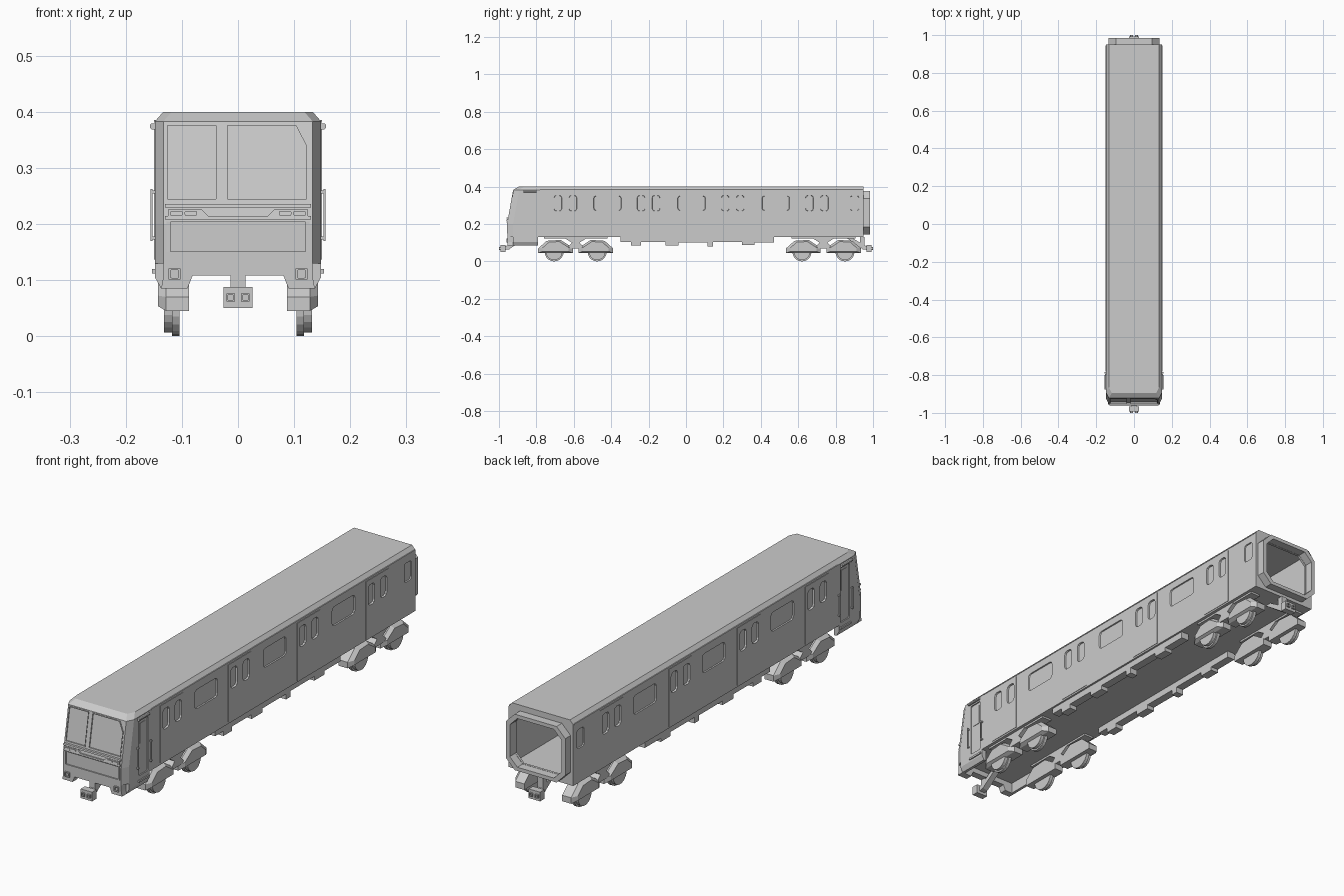
import bpy, bmesh, math
from mathutils import Vector

if "Cube" in bpy.data.objects:
    bpy.data.objects.remove(bpy.data.objects["Cube"])


def rrect(cu, cv, w, h, r, n=2):
    # rounded rectangle outline, n=1 gives plain chamfers
    pts = []
    for k, (su, sv) in enumerate(((1, 1), (-1, 1), (-1, -1), (1, -1))):
        for i in range(n + 1):
            a = math.pi / 2 * (k + i / n)
            pts.append((cu + su * (w / 2 - r) + r * math.cos(a), cv + sv * (h / 2 - r) + r * math.sin(a)))
    return pts


def scaled(pts, s):
    cu = (min(p[0] for p in pts) + max(p[0] for p in pts)) / 2
    cv = (min(p[1] for p in pts) + max(p[1] for p in pts)) / 2
    return [(cu + (u - cu) * s, cv + (v - cv) * s) for u, v in pts]


def bridge(bm, a, b):
    for i in range(len(a)):
        j = (i + 1) % len(a)
        bm.faces.new((a[i], a[j], b[j], b[i]))


def prism(bm, pts, f0, f1, s=1):
    a = [bm.verts.new(f0(*p)) for p in pts]
    b = [bm.verts.new(f1(*p)) for p in scaled(pts, s)]
    bridge(bm, a, b)
    bm.faces.new(a)
    bm.faces.new(b)


def frame(bm, pts, f0, f1, s):
    # outline with a hole through it
    loops = [[bm.verts.new(f(*p)) for p in q] for q, f in
             ((pts, f0), (pts, f1), (scaled(pts, s), f1), (scaled(pts, s), f0))]
    for i in range(4):
        bridge(bm, loops[i], loops[(i + 1) % 4])


def box(bm, x0, x1, y0, y1, z0, z1):
    prism(bm, [(x0, y0), (x1, y0), (x1, y1), (x0, y1)], lambda x, y: (x, y, z0), lambda x, y: (x, y, z1))


def disc(bm, x0, x1, y, z, r, n=20):
    pts = [(y + r * math.cos(2 * math.pi * i / n), z + r * math.sin(2 * math.pi * i / n)) for i in range(n)]
    prism(bm, pts, X(x0), X(x1))


def X(x):
    return lambda y, z: (x, y, z)


def Y(y):
    return lambda x, z: (x, y, z)


def F(off):
    # raked front surface, off > 0 is inside the body
    return lambda x, z: (x, -0.955 + max(0, z - 0.2) * 0.18 + off, z)


def finish(name, bm, hide=False):
    bmesh.ops.recalc_face_normals(bm, faces=bm.faces)
    me = bpy.data.meshes.new(name)
    bm.to_mesh(me)
    bm.free()
    ob = bpy.data.objects.new(name, me)
    bpy.context.collection.objects.link(ob)
    if hide:
        ob.hide_render = True
        ob.hide_set(True)
    return ob


def cut(ob, cutter):
    m = ob.modifiers.new("cut", "BOOLEAN")
    m.operation = "DIFFERENCE"
    m.object = cutter


SIDES = (-1, 1)
DOORS = (-0.645, -0.2, 0.25, 0.70)
WINDOWS = (-0.42, 0.03, 0.48)

# body shell: horizontal rings stacked upward
bm = bmesh.new()
rings = []
for z, hw, yf in ((0.13, 0.148, -0.955), (0.2, 0.148, -0.955), (0.383, 0.148, -0.922), (0.40, 0.133, -0.895)):
    half = [(hw, 0.95), (hw, yf + 0.03), (hw - 0.015, yf)]
    rings.append([bm.verts.new((x, y, z)) for x, y in half + [(-x, y) for x, y in reversed(half)]])
for a, b in zip(rings, rings[1:]):
    bridge(bm, a, b)
bm.faces.new(rings[0])
bm.faces.new(rings[-1])
body = finish("body", bm)

# hollow saloon and rear opening
bm = bmesh.new()
box(bm, -0.138, 0.138, -0.785, 0.94, 0.145, 0.388)
cut(body, finish("saloon_cutter", bm, True))
bm = bmesh.new()
prism(bm, rrect(0, 0.26, 0.236, 0.2, 0.035, 1), Y(0.9), Y(1.0))
cut(body, finish("rear_opening_cutter", bm, True))

# recesses for windows, cab doors, windscreens and front panel
left_screen = [(-0.128, 0.241), (-0.037, 0.241), (-0.037, 0.379), (-0.128, 0.379)]
right_screen = [(-0.022, 0.241), (0.126, 0.241), (0.126, 0.34), (0.106, 0.379), (-0.022, 0.379)]
lower_panel = [(-0.127, 0.15), (0.127, 0.15), (0.127, 0.205), (-0.127, 0.205)]
bm = bmesh.new()
for s in SIDES:
    outlines = [rrect(y, 0.311, 0.16, 0.085, 0.014) for y in WINDOWS]
    outlines.append(rrect(0.902, 0.311, 0.05, 0.085, 0.01))
    outlines += [rrect(d + o, 0.311, 0.045, 0.09, 0.014) for d in DOORS for o in (-0.04, 0.04)]
    for p in outlines:
        prism(bm, p, X(s * 0.16), X(s * 0.143), 0.9)
    prism(bm, rrect(-0.83, 0.25, 0.06, 0.225, 0.006), X(s * 0.16), X(s * 0.143))
for p in (left_screen, right_screen, lower_panel):
    prism(bm, p, F(-0.02), F(0.004), 0.97)
recess = finish("recess_cutter", bm, True)
cut(body, recess)

# sliding doors standing slightly proud of the side
bm = bmesh.new()
for s in SIDES:
    for d in DOORS:
        box(bm, s * 0.1475, s * 0.150, d - 0.076, d + 0.076, 0.137, 0.375)
cut(finish("side_doors", bm), recess)

# rubber frames of the windscreens
bm = bmesh.new()
for p in (left_screen, right_screen, lower_panel):
    frame(bm, p, F(0.003), F(-0.002), 0.95)
finish("windscreen_frames", bm)

# light strip with slanted headlights
bm = bmesh.new()
prism(bm, [(-0.13, 0.208), (0.13, 0.208), (0.13, 0.214), (-0.13, 0.214)], F(0.005), F(-0.006))
prism(bm, [(-0.13, 0.229), (0.13, 0.229), (0.13, 0.236), (-0.13, 0.236)], F(0.005), F(-0.01))
for s in SIDES:
    prism(bm, [(s * 0.05, 0.211), (s * 0.125, 0.211), (s * 0.125, 0.226), (s * 0.065, 0.226)], F(0.005), F(-0.006))
    for x in (0.084, 0.11):
        prism(bm, rrect(s * x, 0.219, 0.022, 0.008, 0.002), F(0), F(-0.009))
finish("front_lights", bm)

# cab apron: front plate, side skirts, square lamps
bm = bmesh.new()
half = [(0.148, 0.13), (0.148, 0.105), (0.137, 0.085), (0.09, 0.085), (0.081, 0.108)]
tip = half + [(-x, z) for x, z in reversed(half)]
prism(bm, [(x * 0.9, z) if z > 0.1 and abs(x) > 0.1 else (x, z) for x, z in tip], Y(-0.955), Y(-0.925))
for s in SIDES:
    prism(bm, [(s * 0.148, 0.13), (s * 0.148, 0.105), (s * 0.137, 0.085), (s * 0.125, 0.085), (s * 0.125, 0.13)],
          Y(-0.925), Y(-0.79))
    frame(bm, rrect(s * 0.113, 0.111, 0.022, 0.021, 0.002), Y(-0.95), Y(-0.961), 0.65)
    box(bm, s * 0.14, s * 0.153, -0.865, -0.795, 0.112, 0.12)
finish("cab_apron", bm)

# cab handrails, and lamp bars over the cab doors
bm = bmesh.new()
for s in SIDES:
    for y in (-0.872, -0.788):
        box(bm, s * 0.152, s * 0.156, y - 0.002, y + 0.002, 0.17, 0.262)
        for z in (0.175, 0.257):
            box(bm, s * 0.146, s * 0.156, y - 0.004, y + 0.004, z - 0.003, z + 0.003)
    prism(bm, rrect(s * 0.151, 0.374, 0.012, 0.011, 0.003, 1), Y(-0.87), Y(-0.80))
    box(bm, s * 0.142, s * 0.145, -0.848, -0.812, 0.265, 0.35)
finish("cab_handrails", bm)

# roof gutters
bm = bmesh.new()
for s in SIDES:
    box(bm, s * 0.145, s * 0.15, -0.78, 0.945, 0.381, 0.385)
finish("roof_gutters", bm)

# gangway at the rear end
bm = bmesh.new()
frame(bm, rrect(0, 0.26, 0.272, 0.232, 0.04, 1), Y(0.94), Y(0.985), 0.87)
finish("rear_gangway", bm)

# underfloor equipment with stepped lower edge
bm = bmesh.new()
steps = ((-0.35, 0.105), (-0.295, 0.085), (-0.24, 0.103), (-0.11, 0.085), (-0.04, 0.102),
         (0.115, 0.08), (0.145, 0.104), (0.30, 0.087), (0.365, 0.102), (0.47, 0.13))
prof = [(-0.35, 0.131)]
for (y, z), (y2, _) in zip(steps, steps[1:]):
    prof += [(y, z), (y2, z)]
prof.append((0.47, 0.131))
for s in SIDES:
    prism(bm, prof, X(s * 0.105), X(s * 0.14))
finish("underfloor_equipment", bm)

# bogies: tapered axle housings, bolster and flanged wheels
for name, yc in (("front_bogie", -0.59), ("rear_bogie", 0.735)):
    bm = bmesh.new()
    wh = bmesh.new()
    for s in SIDES:
        for e in SIDES:
            hump = [(yc + e * u, z) for u, z in
                    ((0.2, 0.045), (0.2, 0.07), (0.155, 0.11), (0.08, 0.115), (0.015, 0.072), (0.015, 0.045))]
            prism(bm, hump, X(s * 0.087), X(s * 0.128))
            prism(bm, hump, X(s * 0.128), X(s * 0.143), 0.75)
            y = yc + e * 0.115
            disc(wh, s * 0.118, s * 0.132, y, 0.051, 0.044)
            disc(wh, s * 0.104, s * 0.118, y, 0.051, 0.051)
        prism(bm, [(yc + u, z) for u, z in ((-0.06, 0.125), (-0.02, 0.1), (-0.05, 0.07), (0.05, 0.07),
                                            (0.02, 0.1), (0.06, 0.125))], X(s * 0.09), X(s * 0.137))
        box(bm, s * 0.09, s * 0.135, yc - 0.17, yc + 0.17, 0.122, 0.131)
    finish(name, bm)
    finish(name + "_wheels", wh)

# couplers: sloping arm and head with two square sockets
for name, e in (("front_coupler", -1), ("rear_coupler", 1)):
    bm = bmesh.new()
    prism(bm, [(e * u, z) for u, z in ((0.975, 0.06), (0.975, 0.08), (0.955, 0.085), (0.88, 0.131),
                                       (0.85, 0.131), (0.945, 0.065))], X(-0.013), X(0.013))
    box(bm, -0.026, 0.026, e * 0.965, e * 0.993, 0.05, 0.088)
    box(bm, -0.013, 0.013, e * 0.93, e * 0.955, 0.08, 0.131)
    for s in SIDES:
        frame(bm, rrect(s * 0.013, 0.069, 0.015, 0.015, 0.001, 1), Y(e * 0.99), Y(e * 1.0), 0.6)
    finish(name, bm)

# longitudinal benches and grab poles inside
bm = bmesh.new()
poles = bmesh.new()
for s in SIDES:
    for y in WINDOWS:
        prism(bm, [(s * x, z) for x, z in ((0.137, 0.17), (0.085, 0.178), (0.083, 0.19), (0.122, 0.187),
                                           (0.13, 0.25), (0.137, 0.25))], Y(y - 0.13), Y(y + 0.13))
        box(bm, s * 0.105, s * 0.137, y - 0.12, y + 0.12, 0.144, 0.175)
        for e in SIDES:
            prism(poles, rrect(s * 0.085, y + e * 0.135, 0.006, 0.006, 0.002, 1),
                  lambda x, v: (x, v, 0.144), lambda x, v: (x, v, 0.389))
finish("bench_seats", bm)
finish("grab_poles", poles)
